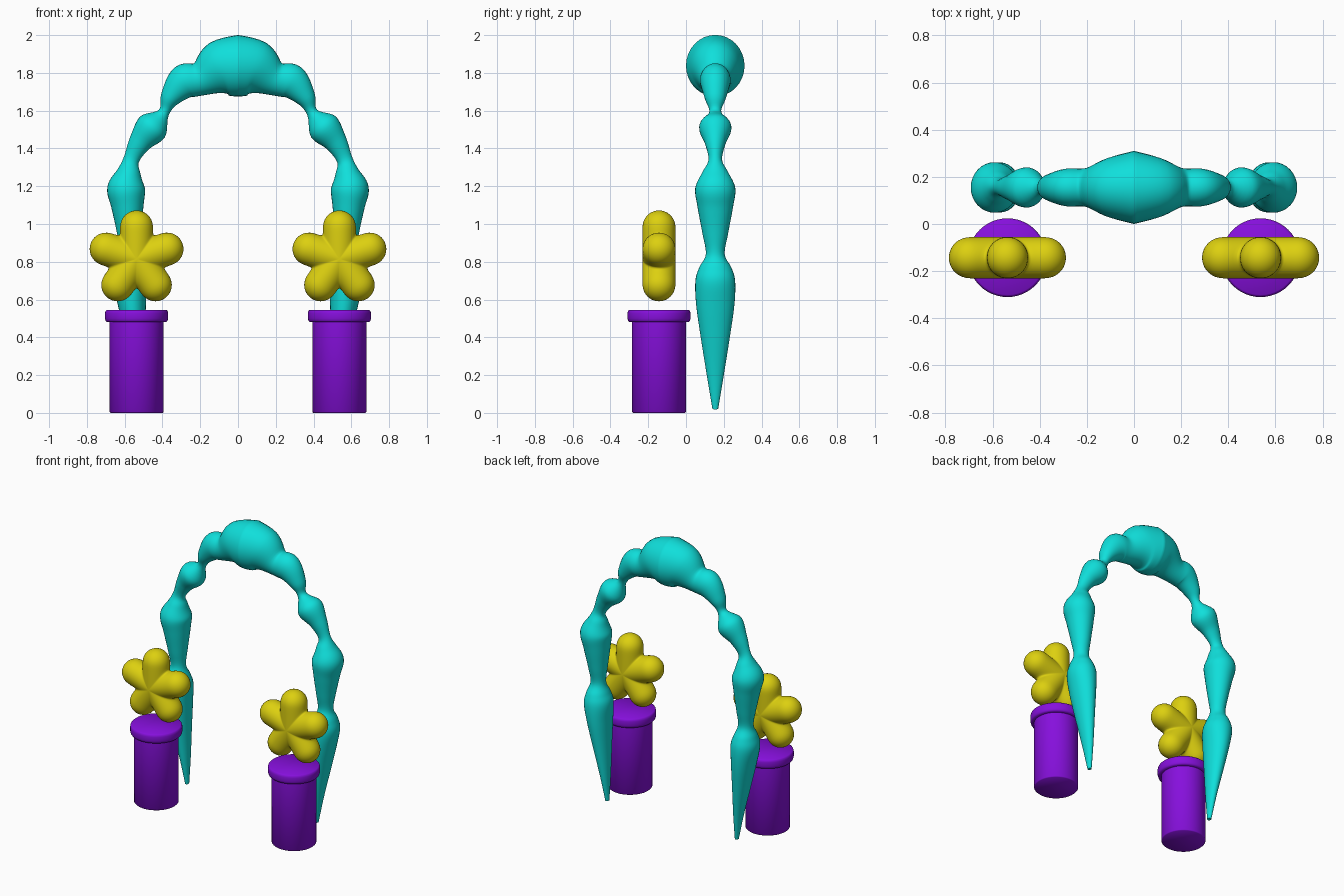
import bpy, bmesh
from math import sin, cos, pi, sqrt, radians
from mathutils import Vector

cube = bpy.data.objects.get("Cube")
if cube:
    bpy.data.objects.remove(cube, do_unlink=True)


def material(name, rgb):
    mat = bpy.data.materials.new(name)
    mat.use_nodes = True
    mat.diffuse_color = (*rgb, 1)
    bsdf = next(n for n in mat.node_tree.nodes if n.type == 'BSDF_PRINCIPLED')
    bsdf.inputs["Base Color"].default_value = (*rgb, 1)
    return mat


TEAL = material("teal", (0.005, 0.74, 0.71))
YELLOW = material("yellow", (0.72, 0.63, 0.005))
PURPLE = material("purple", (0.24, 0.005, 0.72))


def ring_object(name, rings, mat, cap_start=True, sharp=60):
    """Bridge closed rings of points into one smooth-shaded surface."""
    bm = bmesh.new()
    loops = [[bm.verts.new(p) for p in ring] for ring in rings]
    n = len(loops[0])
    for a, b in zip(loops, loops[1:]):
        for i in range(n):
            j = (i + 1) % n
            bm.faces.new((a[i], a[j], b[j], b[i]))
    if cap_start:
        bm.faces.new(loops[0])
    bm.faces.new(loops[-1])
    bmesh.ops.recalc_face_normals(bm, faces=bm.faces)
    for f in bm.faces:
        f.smooth = True
    me = bpy.data.meshes.new(name)
    bm.to_mesh(me)
    bm.free()
    me.set_sharp_from_angle(angle=radians(sharp))
    me.materials.append(mat)
    ob = bpy.data.objects.new(name, me)
    bpy.context.collection.objects.link(ob)
    return ob


# Beaded arch: x, z, radius in the arch plane, radius in depth
ARCH_Y = 0.155
stations = [
    (0, 1.838, .163, .155), (.1, 1.823, .145, .128), (.2, 1.768, .09, .083),
    (.285, 1.752, .092, .08), (.36, 1.665, .053, .055), (.393, 1.59, .03, .032),
    (.452, 1.515, .085, .085), (.52, 1.43, .06, .055), (.565, 1.34, .042, .036),
    (.578, 1.275, .063, .068), (.592, 1.19, .1, .106), (.585, 1.09, .085, .094),
    (.578, .95, .062, .068), (.575, .84, .05, .05), (.575, .77, .073, .085),
    (.572, .7, .09, .105), (.562, .58, .075, .102), (.545, .42, .055, .08),
    (.52, .2, .03, .045), (.505, .02, .012, .015)]


def spline(points, steps):
    """Smooth curve through all points."""
    pts = [Vector(p) for p in points]
    pts = [pts[0]] + pts + [pts[-1]]
    out = []
    for a, b, c, d in zip(pts, pts[1:], pts[2:], pts[3:]):
        for k in range(steps):
            t = k / steps
            out.append(b + (c - a) * (t / 2) + (a * 2 - b * 5 + c * 4 - d) * (t * t / 2)
                       + (b * 3 - a - c * 3 + d) * (t ** 3 / 2))
    return out + [pts[-1]]


path = spline(stations, 6)
rings = []
for i, (x, z, r_plane, r_depth) in enumerate(path):
    before, after = path[max(i - 3, 0)], path[min(i + 3, len(path) - 1)]
    along = Vector((after[0] - before[0], after[1] - before[1])).normalized()
    if i < 6:  # square to the mirror plane at the crown
        along = Vector((1, 0)).lerp(along, i / 6).normalized()
    ring = []
    for k in range(32):
        a = 2 * pi * k / 32
        off = r_plane * cos(a)
        ring.append((max(0, x - along.y * off), ARCH_Y + r_depth * sin(a), z + along.x * off))
    rings.append(ring)
arch = ring_object("beaded_arch", rings, TEAL, cap_start=False, sharp=80)
mirror = arch.modifiers.new("mirror", 'MIRROR')
mirror.merge_threshold = 0.001

# Puffy star: five round arms of one thickness, meeting at the centre
ARM, THICK = 0.17, 0.088
SEGMENTS, LAYERS = 120, 32


def star_rings(cx, cy, cz):
    out = []
    for layer in range(LAYERS + 1):
        phi = 0.02 + (pi - 0.04) * layer / LAYERS
        ring = []
        for k in range(SEGMENTS):
            angle = 2 * pi * k / SEGMENTS
            step = 2 * pi / 5
            a = abs((angle + step / 2) % step - step / 2)
            # outline distance in this direction
            if a > 0.01 and THICK / sin(a) * cos(a) < ARM:
                edge = THICK / sin(a)
            else:
                edge = ARM * cos(a) + sqrt(THICK ** 2 - (ARM * sin(a)) ** 2)
            s = edge * sin(phi)
            u, v = s * cos(a), s * sin(a)
            d2 = v * v + max(0, u - ARM) ** 2
            h = sqrt(max(0, THICK ** 2 - d2))
            if layer * 2 == LAYERS:
                h = 0
            side = -1 if phi < pi / 2 else 1
            ring.append((cx + s * sin(angle), cy + side * h, cz + s * cos(angle)))
        out.append(ring)
    return out


# Pillar outline: radius, height
pillar_profile = [
    (.138, 0), (.143, .005), (.143, .48), (.158, .481), (.164, .488), (.167, .5),
    (.167, .528), (.164, .54), (.157, .546)]


def pillar_rings(cx, cy):
    return [[(cx + r * cos(2 * pi * k / 48), cy + r * sin(2 * pi * k / 48), z)
             for k in range(48)] for r, z in pillar_profile]


for side, x in (("left", 0.537), ("right", -0.537)):
    ring_object(side + "_pillar", pillar_rings(x, -0.143), PURPLE, sharp=50)
    star = ring_object(side + "_star", star_rings(x, -0.143, 0.815), YELLOW, sharp=170)
    soften = star.modifiers.new("soften", 'SMOOTH')
    soften.factor = 0.5
    soften.iterations = 5
